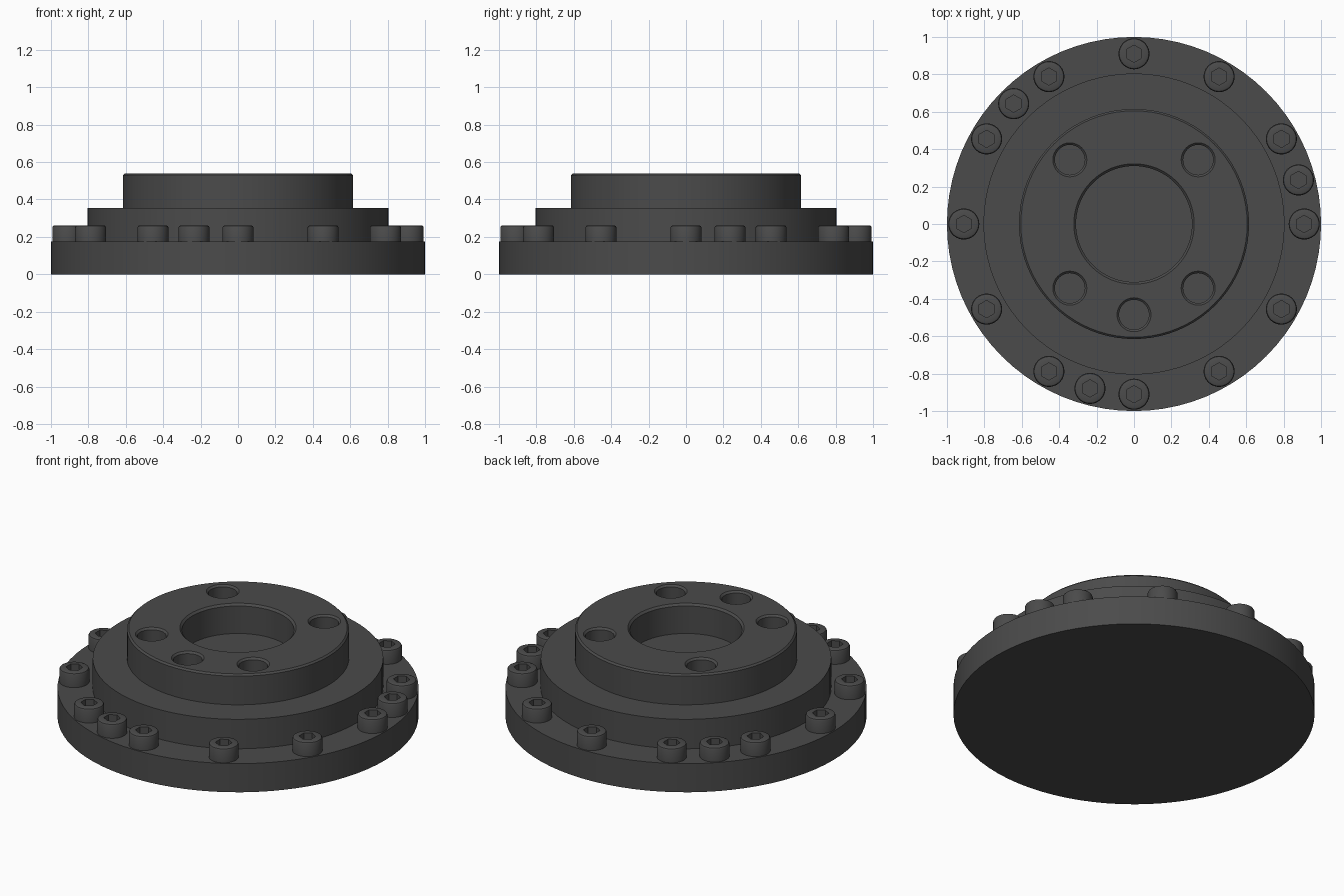
import bpy, bmesh
from math import sin, cos, pi, radians

if "Cube" in bpy.data.objects:
    bpy.data.objects.remove(bpy.data.objects["Cube"])

dark = bpy.data.materials.new("dark_metal")
dark.diffuse_color = (0.07, 0.07, 0.07, 1)
dark.use_nodes = True
dark.node_tree.nodes["Principled BSDF"].inputs["Base Color"].default_value = dark.diffuse_color


def lathe(name, profile, n):
    """Closed solid from (radius, z) rings; radius may be a function of angle."""
    bm = bmesh.new()
    rings = []
    for r, z in profile:
        ring = []
        for i in range(n):
            a = 2 * pi * i / n
            q = r(a) if callable(r) else r
            ring.append(bm.verts.new((q * cos(a), q * sin(a), z)))
        rings.append(ring)
    for lo, hi in zip(rings, rings[1:]):
        for i in range(n):
            j = (i + 1) % n
            bm.faces.new((lo[i], lo[j], hi[j], hi[i]))
    bm.faces.new(rings[0][::-1])
    bm.faces.new(rings[-1])
    bmesh.ops.recalc_face_normals(bm, faces=bm.faces)
    mesh = bpy.data.meshes.new(name)
    bm.to_mesh(mesh)
    bm.free()
    mesh.materials.append(dark)
    obj = bpy.data.objects.new(name, mesh)
    bpy.context.collection.objects.link(obj)
    return obj


def smooth(obj):
    bpy.ops.object.select_all(action='DESELECT')
    obj.select_set(True)
    bpy.context.view_layer.objects.active = obj
    bpy.ops.object.shade_smooth_by_angle(angle=radians(30))


# Stepped flange with chamfered hub and blind centre bore
flange = lathe("flange_body", [
    (1.0, 0), (1.0, 0.175), (0.805, 0.175), (0.805, 0.355),
    (0.615, 0.355), (0.615, 0.53), (0.605, 0.54),
    (0.322, 0.54), (0.31, 0.528), (0.31, 0.36)], 80)

# Countersunk holes in the hub
for deg in (45, 135, 225, 270, 315):
    cutter = lathe("hole_cutter", [
        (0.08, 0.36), (0.08, 0.529), (0.091, 0.54), (0.091, 0.6)], 32)
    cutter.location = (0.485 * cos(radians(deg)), 0.485 * sin(radians(deg)), 0)
    cutter.hide_render = True
    bpy.context.view_layer.update()
    mod = flange.modifiers.new("hole", 'BOOLEAN')
    mod.operation = 'DIFFERENCE'
    mod.solver = 'EXACT'
    mod.object = cutter
    bpy.context.view_layer.objects.active = flange
    bpy.ops.object.modifier_apply(modifier=mod.name)
    bpy.data.objects.remove(cutter)
smooth(flange)


# Socket-head bolts around the rim
def hexagon(a):
    return 0.04 / cos((a + pi / 6) % (pi / 3) - pi / 6)


bolt = lathe("rim_bolt", [
    (0.083, 0.17), (0.083, 0.25), (0.079, 0.258), (0.071, 0.262),
    (hexagon, 0.262), (hexagon, 0.21)], 36)
smooth(bolt)
angles = (0, 15, 30, 60, 90, 120, 135, 150, 180, 210, 240, 255, 270, 300, 330)
for k, deg in enumerate(angles):
    b = bolt
    if k:
        b = bpy.data.objects.new("rim_bolt", bolt.data)
        bpy.context.collection.objects.link(b)
    b.location = (0.91 * cos(radians(deg)), 0.91 * sin(radians(deg)), 0)
